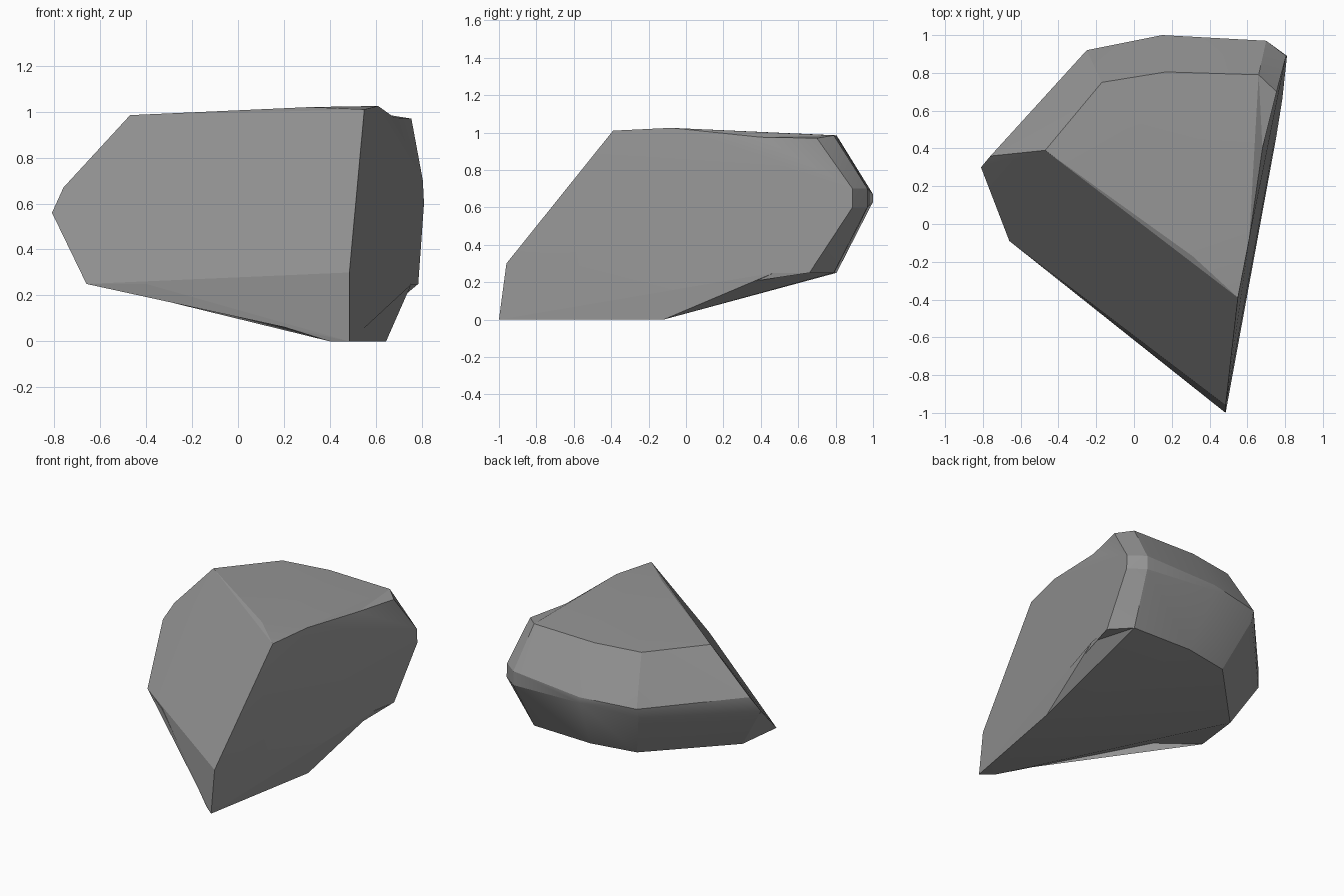
import bpy
import bmesh
from math import radians
from mathutils import Vector

if "Cube" in bpy.data.objects:
    bpy.data.objects.remove(bpy.data.objects["Cube"])

# Horizontal bands of the boulder: corner points (x, y, z)
bands = {
    "foot": [(.485, -1, 0), (.645, -.12, 0), (.40, -.93, 0)],
    "undercut": [(-.66, -.09, .25), (.785, .66, .25), (.66, .79, .25),
                 (.20, .805, .25), (-.13, .745, .25), (-.62, .24, .25)],
    "belly_low": [(.485, -.96, .30), (-.81, .30, .56), (-.25, .90, .59),
                  (.15, 1, .63), (.70, .97, .60), (.81, .89, .60)],
    "belly_high": [(-.76, .36, .67), (-.25, .92, .66), (.15, 1, .67),
                   (.70, .97, .70), (.805, .89, .70)],
    "crown": [(.55, -.39, 1.01), (.31, -.17, 1.02), (.61, -.08, 1.025),
              (.755, .70, .97), (.66, .79, .985),
              (.17, .805, .985), (-.17, .75, .985), (-.47, .39, .985)],
}

# Wrap the bands in one faceted skin
bm = bmesh.new()
for points in bands.values():
    for p in points:
        bm.verts.new(p)
bmesh.ops.convex_hull(bm, input=bm.verts)
loose = [v for v in bm.verts if not v.link_faces]
bmesh.ops.delete(bm, geom=loose, context='VERTS')


def chip(start, end, target):
    """Split the edge start-end and pull its middle inward to target."""
    a, b = (min(bm.verts, key=lambda v: (v.co - Vector(p)).length)
            for p in (start, end))
    edge = bm.edges.get((a, b))
    if edge is None:
        return
    _, mid = bmesh.utils.edge_split(edge, a, .5)
    for face in list(mid.link_faces):
        far = [v for v in face.verts if v not in (a, b, mid)]
        bmesh.utils.face_split(face, mid, far[0])
    mid.co = target


# Chipped edges: right underside, left underside, crown rim
chip((.645, -.12, 0), (.785, .66, .25), (.755, .47, .25))
chip((.40, -.93, 0), (-.66, -.09, .25), (-.40, -.295, .25))
chip((.61, -.08, 1.025), (.755, .70, .97), (.68, .40, .975))
bmesh.ops.recalc_face_normals(bm, faces=bm.faces)

# Boulder object, dark grey, only the strong edges stay sharp
mesh = bpy.data.meshes.new("boulder")
bm.to_mesh(mesh)
bm.free()
boulder = bpy.data.objects.new("boulder", mesh)
bpy.context.collection.objects.link(boulder)
stone = bpy.data.materials.new("dark_stone")
stone.diffuse_color = (.3, .3, .3, 1)
stone.use_nodes = True
stone.node_tree.nodes["Principled BSDF"].inputs["Base Color"].default_value = stone.diffuse_color
mesh.materials.append(stone)
bpy.context.view_layer.objects.active = boulder
boulder.select_set(True)
bpy.ops.object.shade_smooth_by_angle(angle=radians(20))
